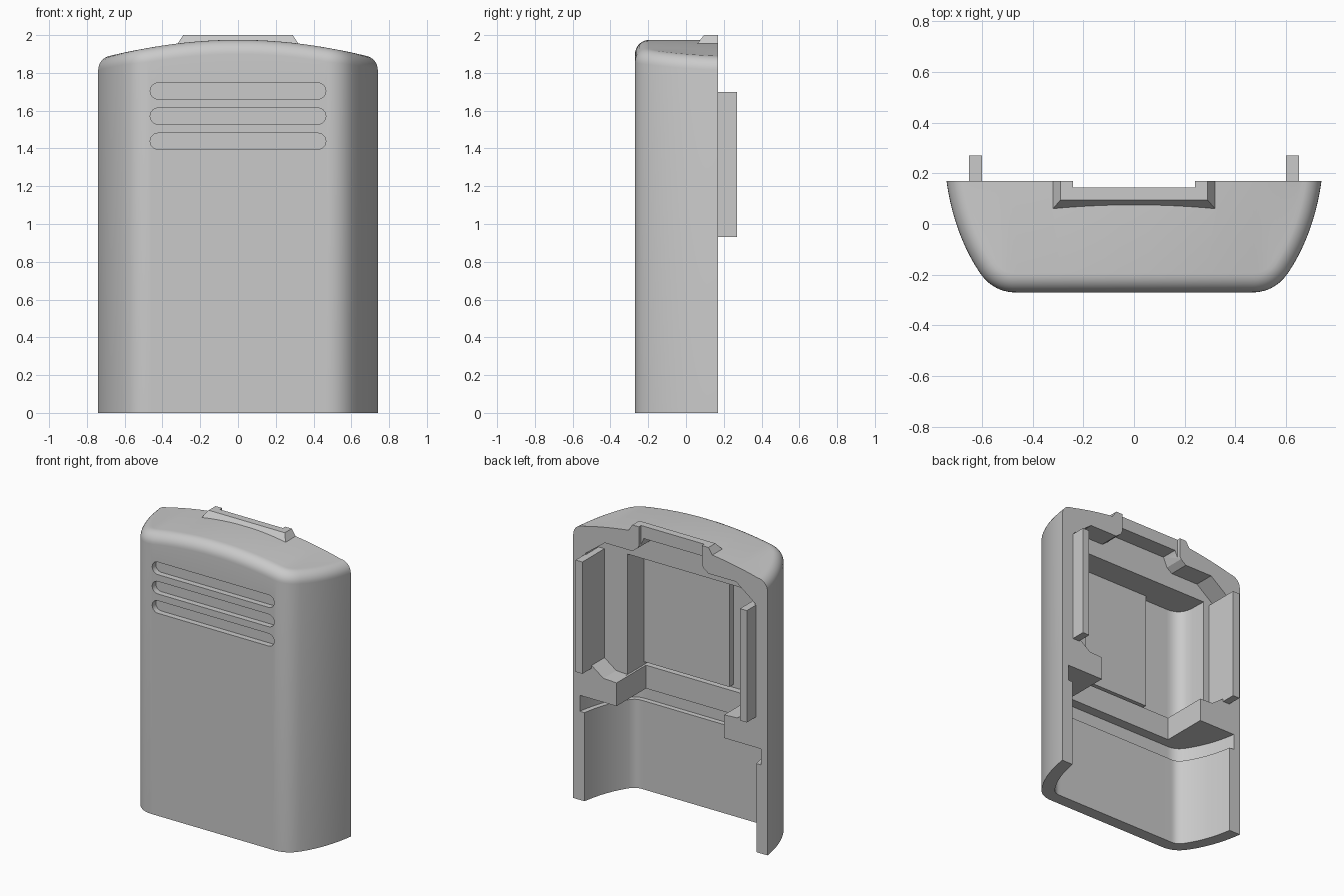
import bpy, bmesh, math
from mathutils import Vector

if "Cube" in bpy.data.objects:
    bpy.data.objects.remove(bpy.data.objects["Cube"], do_unlink=True)

grey = bpy.data.materials.new("plain grey")
grey.use_nodes = True
COLOUR = (0.59, 0.59, 0.59, 1)
grey.diffuse_color = COLOUR
grey.node_tree.nodes["Principled BSDF"].inputs["Base Color"].default_value = COLOUR

BACK = 0.17


def finish(name, bm):
    """Turn a bmesh into a grey object."""
    bmesh.ops.remove_doubles(bm, verts=bm.verts, dist=1e-5)
    bmesh.ops.recalc_face_normals(bm, faces=bm.faces)
    mesh = bpy.data.meshes.new(name)
    bm.to_mesh(mesh)
    bm.free()
    mesh.materials.append(grey)
    ob = bpy.data.objects.new(name, mesh)
    bpy.context.collection.objects.link(ob)
    return ob


def prism(name, outline, low, high, axis="z"):
    """Extrude an outline: (x, y) along z, or (x, z) along y."""
    bm = bmesh.new()
    place = (lambda a, b, c: (a, b, c)) if axis == "z" else (lambda a, b, c: (a, c, b))
    rings = [[bm.verts.new(place(a, b, c)) for a, b in outline] for c in (low, high)]
    n = len(outline)
    for i in range(n):
        j = (i + 1) % n
        bm.faces.new((rings[0][i], rings[0][j], rings[1][j], rings[1][i]))
    for ring in rings:
        bm.faces.new(ring)
    return finish(name, bm)


def box(name, x0, x1, y0, y1, z0, z1):
    return prism(name, [(x0, y0), (x1, y0), (x1, y1), (x0, y1)], z0, z1)


def bezier(a, b, c, steps):
    a, b, c = Vector(a), Vector(b), Vector(c)
    return [a * (1 - t) ** 2 + b * 2 * t * (1 - t) + c * t * t
            for t in (i / steps for i in range(steps + 1))]


def mirrored(half):
    """Complete a run of points that starts on the +x side."""
    return [Vector(p) for p in half] + [Vector((-p[0], p[1])) for p in reversed(half)]


def cut(target, cutter, mode="DIFFERENCE"):
    mod = target.modifiers.new("cut", "BOOLEAN")
    mod.operation, mod.solver, mod.object = mode, "EXACT", cutter
    bpy.context.view_layer.objects.active = target
    bpy.ops.object.modifier_apply(modifier=mod.name)
    bpy.data.objects.remove(cutter, do_unlink=True)


# Plan contour: bowed side, rounded corner, flat front
side = bezier((0.74, BACK), (0.71, -0.04), (0.61, -0.19), 10)
corner = bezier((0.61, -0.19), (0.555, -0.272), (0.46, -0.27), 10)
flat = [Vector((0.46 * (1 - i / 8), -0.27)) for i in range(1, 8)]
contour = mirrored(side + corner[1:] + flat)


def shrink(d):
    """Move the contour inward, keeping its ends on the back plane."""
    out = [contour[0] - Vector((d, 0))]
    for a, p, b in zip(contour, contour[1:], contour[2:]):
        t = (b - a).normalized()
        out.append(p + Vector((t.y, -t.x)) * d)
    return out + [contour[-1] + Vector((d, 0))]


# Solid body with arched top and rounded top edge
def arch(x):
    return 1.975 - 0.19 * x * x


R = 0.075
bm = bmesh.new()
rings = [[bm.verts.new((p.x, p.y, 0)) for p in contour]]
inner = shrink(R)
for k in range(9):
    t = k / 8 * math.pi / 2
    rings.append([bm.verts.new((p.x, p.y, arch(q.x) - R + R * math.sin(t)))
                  for p, q in zip(shrink(R * (1 - math.cos(t))), inner)])
top = rings[-1]
rear = [top[0]] + [bm.verts.new((v.co.x, BACK, v.co.z)) for v in top[1:-1]] + [top[-1]]
for low, high in zip(rings, rings[1:] + [rear]):
    for i in range(len(contour) - 1):
        quad = []
        for v in (low[i], low[i + 1], high[i + 1], high[i]):
            if v not in quad:
                quad.append(v)
        bm.faces.new(quad)
bm.faces.new(rings[0])
bm.faces.new([r[0] for r in rings] + rear[1:-1] + [r[-1] for r in reversed(rings)])
shell = finish("shell", bm)

# Tapered latch on the top rear edge
bm = bmesh.new()
levels = []
for x, y, z in ((0.34, 0.037, 1.925), (0.29, 0.095, 2.0)):
    levels.append([bm.verts.new(c) for c in ((-x, y, z), (x, y, z), (x, BACK, z), (-x, BACK, z))])
for i in range(4):
    j = (i + 1) % 4
    bm.faces.new((levels[0][i], levels[0][j], levels[1][j], levels[1][i]))
for level in levels:
    bm.faces.new(level)
cut(shell, finish("latch", bm), "UNION")
cut(shell, box("latch_notch", -0.24, 0.24, 0.145, 0.3, 1.8, 2.1))

# Rear opening of the upper compartment
half = [(0.41, 0.88), (0.51, 0.885), (0.6, 0.95), (0.645, 0.95), (0.645, 1.71),
        (0.5, 1.82), (0.29, 1.82), (0.25, 1.85), (0.22, 1.915)]
cut(shell, prism("rear_opening", mirrored(half), 0.03, 0.3, "y"))

# Deep upper compartment with one rounded and one square corner
deep = bezier((-0.553, -0.08), (-0.545, -0.195), (-0.435, -0.195), 10)
deep += [(0.425, -0.195), (0.425, 0.05), (-0.556, 0.05)]
cut(shell, prism("deep_compartment", deep, 0.88, 1.71))

# Gap through the shelf, then the lower bay and its groove
cut(shell, box("shelf_gap", -0.41, 0.41, -0.15, 0.3, 0.7, 0.9))
for name, d, low, high in (("lower_bay", 0.085, -0.1, 0.65), ("bay_groove", 0.05, 0.61, 0.72)):
    pts = shrink(d)
    outline = [(pts[0].x, 0.3)] + pts + [(pts[-1].x, 0.3)]
    cut(shell, prism(name, outline, low, high))

# Three blind vent slots in the front
for z in (1.704, 1.571, 1.438):
    r, reach = 0.043, 0.422
    outline = []
    for s in (1, -1):
        for i in range(13):
            a = math.pi * (i / 12 - 0.5)
            outline.append((s * (reach + r * math.cos(a)), z + s * r * math.sin(a)))
    cut(shell, prism("vent_slot", outline, -0.4, -0.23, "y"))

# Backing plate behind the vents, just clear of the shelf
box("backing_plate", -0.225, 0.43, -0.2, -0.15, 0.9, 1.715)

# Upright clips standing out of the back
for name, s in (("left_clip", 1), ("right_clip", -1)):
    x0, x1 = sorted((s * 0.6, s * 0.652))
    box(name, x0, x1, 0.025, 0.27, 0.93, 1.7)

bpy.ops.object.select_all(action="DESELECT")
shell.select_set(True)
bpy.context.view_layer.objects.active = shell
bpy.ops.object.shade_smooth_by_angle(angle=math.radians(25))
